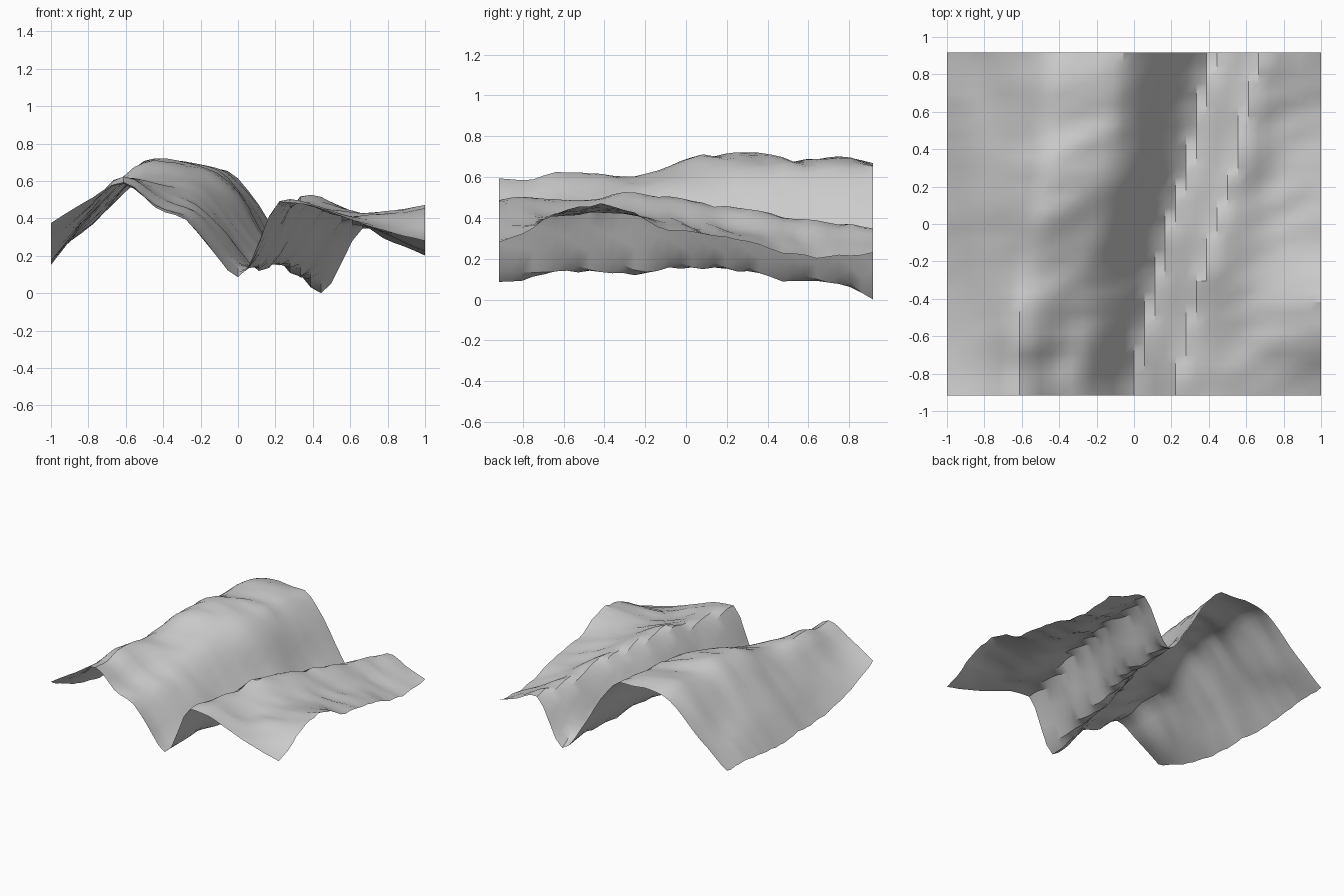
import bpy
import bmesh
from mathutils import Vector, noise

cube = bpy.data.objects.get("Cube")
if cube:
    bpy.data.objects.remove(cube, do_unlink=True)

COLUMNS, ROWS = 36, 33
HALF_WIDTH, HALF_DEPTH = 1.0, 0.917

# Stations from front to back, where each landscape feature is described
STATIONS = [-.92, -.8, -.6, -.4, -.25, -.1, .1, .3, .5, .7, .92]

# Height of each feature along the stations
HEIGHTS = {
    "left_edge": [.38, .32, .24, .2, .18, .18, .17, .16, .18, .2, .2],
    "left_slope": [.51, .48, .45, .43, .42, .42, .42, .4, .38, .36, .36],
    "tall_crest": [.6, .59, .63, .62, .61, .66, .71, .73, .69, .71, .67],
    "shoulder": [.45, .46, .49, .53, .55, .58, .62, .66, .67, .67, .67],
    "rim": [.41, .42, .45, .45, .46, .48, .52, .55, .54, .53, .5],
    "lower_slope": [.28, .29, .32, .32, .32, .33, .33, .32, .28, .25, .21],
    "valley": [.09, .1, .15, .13, .13, .16, .15, .15, .09, .09, 0],
    "low_crest": [.49, .51, .49, .51, .52, .51, .48, .45, .41, .38, .36],
    "right_slope": [.39, .4, .42, .43, .42, .4, .37, .34, .31, .3, .29],
    "right_edge": [.28, .33, .44, .47, .43, .35, .33, .3, .23, .21, .23],
}

# Sideways position of the features that wander
TALL_CREST_X = [-.62, -.62, -.62, -.58, -.55, -.5, -.46, -.42, -.4, -.4, -.39]
SHOULDER_X = [-.42, -.42, -.38, -.32, -.27, -.22, -.18, -.15, -.13, -.11, -.08]
VALLEY_X = [0, .01, .05, .1, .13, .16, .22, .29, .33, .37, .44]
LOW_CREST_X = [.23, .25, .29, .33, .37, .42, .48, .54, .58, .62, .68]


def smooth_lookup(knots, values, position):
    """Monotone cubic interpolation that never overshoots its knots."""
    last = len(knots) - 1
    steps = [knots[i + 1] - knots[i] for i in range(last)]
    slopes = [(values[i + 1] - values[i]) / steps[i] for i in range(last)]
    tangents = [slopes[0]]
    for before, after in zip(slopes, slopes[1:]):
        same_way = before * after > 0
        tangents.append(2 * before * after / (before + after) if same_way else 0)
    tangents.append(slopes[-1])
    position = min(max(position, knots[0]), knots[-1])
    i = 0
    while i < last - 1 and position > knots[i + 1]:
        i += 1
    t = (position - knots[i]) / steps[i]
    ease = t * t * (3 - 2 * t)
    bend = t * (1 - t) * steps[i]
    return (values[i] + (values[i + 1] - values[i]) * ease
            + bend * ((1 - t) * tangents[i] - t * tangents[i + 1]))


def cross_section(y):
    """Feature positions and heights across the land at one depth."""
    def along(values):
        return smooth_lookup(STATIONS, values, y)

    shoulder = along(SHOULDER_X)
    valley = along(VALLEY_X)
    lower_slope = valley - .17
    low_crest = along(LOW_CREST_X)
    across = [-HALF_WIDTH, -.8, along(TALL_CREST_X), shoulder,
              (shoulder + lower_slope) / 2, lower_slope, valley, low_crest,
              (low_crest + HALF_WIDTH) / 2, HALF_WIDTH]
    return across, [along(track) for track in HEIGHTS.values()]


def erosion(x, y):
    """Fine gullies that run slantwise down the slopes."""
    gullies = noise.noise(Vector((x * 2.3 + 5, y * 9 - x * 3, .4)))
    lumps = noise.noise(Vector((x * 5, y * 13 - x * 4, 3.7)))
    return .016 * gullies + .014 * lumps


# Terrain sheet: a regular grid raised to the interpolated profile
bm = bmesh.new()
grid = []
for row in range(ROWS + 1):
    y = HALF_DEPTH * (2 * row / ROWS - 1)
    across, heights = cross_section(y)
    line = []
    for column in range(COLUMNS + 1):
        x = HALF_WIDTH * (2 * column / COLUMNS - 1)
        z = smooth_lookup(across, heights, x) + erosion(x, y)
        line.append(bm.verts.new((x, y, z)))
    grid.append(line)

for front, back in zip(grid, grid[1:]):
    for c in range(COLUMNS):
        bm.faces.new((front[c], front[c + 1], back[c + 1], back[c]))

# Rest the lowest point on the ground
lowest = min(v.co.z for v in bm.verts)
bmesh.ops.translate(bm, verts=bm.verts, vec=(0, 0, -lowest))

mesh = bpy.data.meshes.new("terrain")
bm.to_mesh(mesh)
bm.free()
terrain = bpy.data.objects.new("terrain", mesh)
bpy.context.collection.objects.link(terrain)

# Plain stone colour
stone = bpy.data.materials.new("light_grey_stone")
stone.use_nodes = True
stone_colour = (.6, .6, .6, 1)
stone.diffuse_color = stone_colour
stone.node_tree.nodes["Principled BSDF"].inputs["Base Color"].default_value = stone_colour
mesh.materials.append(stone)

bpy.ops.object.select_all(action="DESELECT")
terrain.select_set(True)
bpy.context.view_layer.objects.active = terrain
bpy.ops.object.shade_smooth_by_angle()
